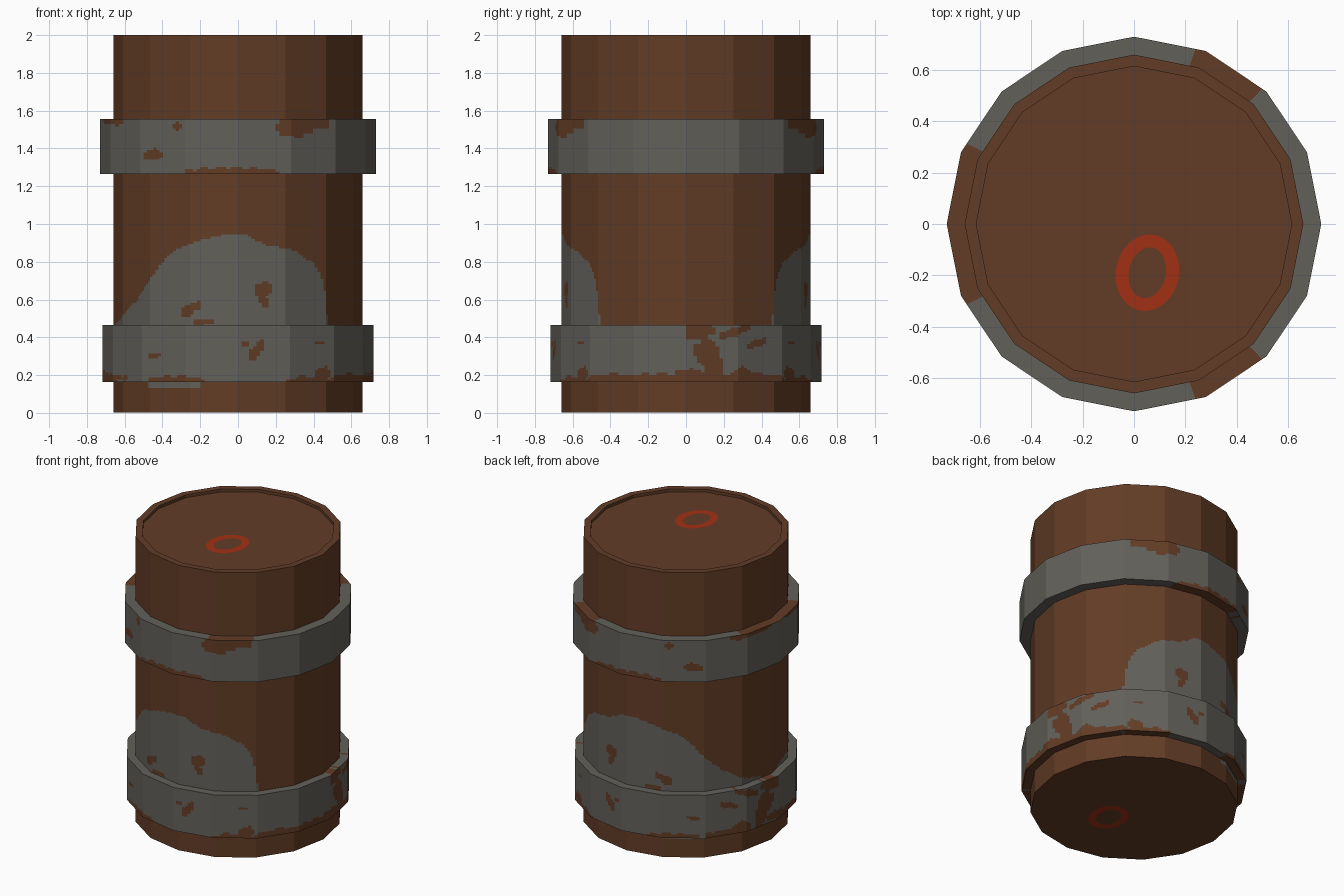
import bpy, bmesh, math

if "Cube" in bpy.data.objects:
    bpy.data.objects.remove(bpy.data.objects["Cube"])

SIDES, SUB, STEP = 16, 14, 0.0125


def material(name, rgb):
    m = bpy.data.materials.new(name)
    m.diffuse_color = (*rgb, 1)
    m.use_nodes = True
    m.node_tree.nodes["Principled BSDF"].inputs["Base Color"].default_value = m.diffuse_color
    return m


rust = material("rust brown", (0.122, 0.045, 0.019))
steel = material("bare grey metal", (0.122, 0.117, 0.102))
red = material("red paint", (0.36, 0.03, 0.007))


def finish(name, bm, mats):
    bmesh.ops.recalc_face_normals(bm, faces=bm.faces)
    me = bpy.data.meshes.new(name)
    bm.to_mesh(me)
    bm.free()
    for m in mats:
        me.materials.append(m)
    ob = bpy.data.objects.new(name, me)
    bpy.context.collection.objects.link(ob)
    return ob


def in_blob(u, z, blob):
    # tilted ellipse with a slightly ragged border
    cu, cz, ru, rz, tilt = blob
    c, s = math.cos(tilt), math.sin(tilt)
    du, dz = u - cu, z - cz
    a, b = (du * c + dz * s) / ru, (dz * c - du * s) / rz
    return a * a + b * b < 1 + 0.25 * math.sin(70 * u + 50 * z)


def height(points, x):
    # piecewise-linear outline, -1 outside its range
    for (x0, z0), (x1, z1) in zip(points, points[1:]):
        if x0 <= x <= x1:
            return z0 + (z1 - z0) * (x - x0) / (x1 - x0)
    return -1


# 16-sided flat-faced shell from an (r, z) profile; faces coloured by rule(x, y, z) -> steel?
def shell(name, profile, rule, caps=False):
    bm = bmesh.new()
    rings = []
    for r, z in profile:
        ring = []
        for k in range(SIDES):
            a, b = (2 * math.pi * (k + d) / SIDES for d in (0, 1))
            for j in range(SUB):
                t = j / SUB
                ring.append(bm.verts.new((r * ((1 - t) * math.cos(a) + t * math.cos(b)),
                                          r * ((1 - t) * math.sin(a) + t * math.sin(b)), z)))
        rings.append(ring)
    n = SIDES * SUB
    for lo, hi in zip(rings, rings[1:]):
        for i in range(n):
            j = (i + 1) % n
            f = bm.faces.new((lo[i], lo[j], hi[j], hi[i]))
            f.material_index = int(rule(*f.calc_center_median()))
    if caps:
        bm.faces.new(rings[0][::-1])
        bm.faces.new(rings[-1])
    return finish(name, bm, (rust, steel))


def steps(r, z0, z1):
    n = round((z1 - z0) / STEP)
    return [(r, z0 + (z1 - z0) * i / n) for i in range(n + 1)]


# Barrel body: worn patches on front and back are mirrored
PATCH = [(-.645, .47), (-.6, .53), (-.54, .59), (-.45, .73), (-.38, .82), (-.3, .88), (-.18, .92),
         (-.05, .95), (.05, .94), (.14, .89), (.3, .86), (.4, .79), (.45, .7), (.467, .6), (.475, .46)]
BODY_RUST = [(-.25, .55, .06, .025, .5), (-.28, .52, .025, .02, 0), (-.18, .48, .06, .017, .1),
             (.13, .65, .045, .045, 0), (.14, .59, .025, .03, 0)]


def body_rule(x, y, z):
    if z < 0.3:
        return z > 0.135 and -0.48 < x < -0.2
    return z < height(PATCH, x) and not any(in_blob(x, z, b) for b in BODY_RUST)


R = 0.66
shell("barrel_body", [(R, 0.003)] + steps(R, 0.12, 0.97) + [(R, 2.0), (0.615, 2.0), (0.615, 1.98)],
      body_rule, caps=True)

# Upper hoop
UPPER_RUST = [(.31, 1.53, .1, .075, 0), (.4, 1.54, .1, .04, 0), (-.45, 1.365, .045, .03, 0),
              (-.03, 1.26, .28, .042, 0), (-.32, 1.52, .025, .02, 0), (-.66, 1.55, .05, .03, 0)]


def upper_rule(x, y, z):
    return not any(in_blob(x, z, b) for b in UPPER_RUST)


# Lower hoop: front/back spots by x, side rust by y
LOWER_RUST = [(.1, .33, .065, .028, .9), (-.44, .305, .035, .015, 0), (.43, .37, .028, .013, 0),
              (-.33, .17, .14, .025, 0), (.38, .165, .12, .03, 0), (.45, .2, .035, .045, 0),
              (.6, .165, .12, .04, 0), (.04, .36, .02, .012, 0)]
SIDE_RUST = [(.06, .43, .09, .045, 0), (.11, .32, .07, .07, 0), (.15, .23, .05, .08, 0),
             (.26, .43, .08, .025, .3), (-.16, .185, .24, .022, 0), (.3, .19, .06, .05, 0),
             (.4, .17, .18, .03, 0), (.38, .37, .06, .02, .4), (.02, .2, .08, .03, 0)]


def lower_rule(x, y, z):
    if any(in_blob(x, z, b) for b in LOWER_RUST):
        return False
    if abs(x) > 0.5:
        side = [b for b in SIDE_RUST if y > 0 or b[1] < 0.21]
        return not any(in_blob(y, z, b) for b in side)
    return True


for name, r, z0, z1, rule in (("upper_hoop", 0.73, 1.265, 1.555, upper_rule),
                              ("lower_hoop", 0.717, 0.163, 0.465, lower_rule)):
    shell(name, [(0.65, z0)] + steps(r, z0, z1) + [(0.65, z1)], rule)


# Painted oval ring on lid and base
def oval_ring(name, z):
    bm = bmesh.new()
    n, tilt = 32, -0.2
    loops = []
    for rx, ry in ((0.072, 0.1), (0.123, 0.15)):
        pts = []
        for i in range(n):
            a = 2 * math.pi * i / n
            px, py = rx * math.cos(a), ry * math.sin(a)
            pts.append(bm.verts.new((0.052 + px * math.cos(tilt) - py * math.sin(tilt),
                                     -0.19 + px * math.sin(tilt) + py * math.cos(tilt), z)))
        loops.append(pts)
    inner, outer = loops
    for i in range(n):
        j = (i + 1) % n
        bm.faces.new((inner[i], outer[i], outer[j], inner[j]))
    ob = finish(name, bm, (red,))
    for p in ob.data.polygons:
        if (p.normal.z > 0) != (z > 1):
            ob.data.flip_normals()
            break


oval_ring("lid_ring_mark", 1.984)
oval_ring("base_ring_mark", 0.0)
